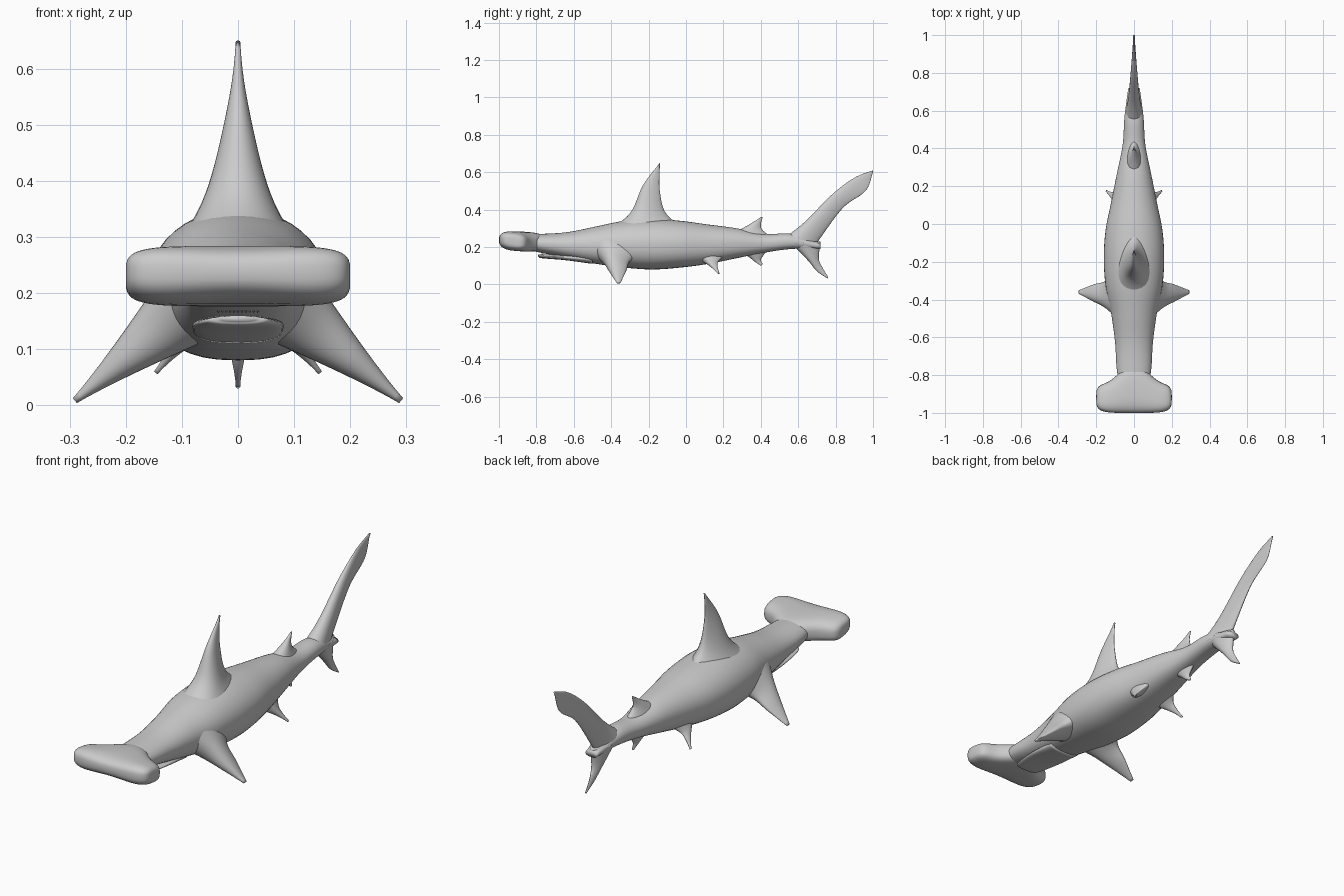
import bpy
import bmesh
from math import sin, cos, pi, copysign
from mathutils import Vector

SIDES = 40
STEPS = 8

default_cube = bpy.data.objects.get("Cube")
if default_cube:
    bpy.data.objects.remove(default_cube, do_unlink=True)


def make_material(name, level):
    mat = bpy.data.materials.new(name)
    mat.use_nodes = True
    colour = (level, level, level, 1)
    mat.diffuse_color = colour
    mat.node_tree.nodes["Principled BSDF"].inputs["Base Color"].default_value = colour
    return mat


skin = make_material("shark grey", 0.6)


def smooth_path(points):
    """Pass a smooth curve through a few points of any dimension."""
    points = [Vector(p) for p in points]
    padded = [points[0] * 2 - points[1]] + points + [points[-1] * 2 - points[-2]]
    result = []
    for before, start, end, after in zip(padded, padded[1:], padded[2:], padded[3:]):
        leave = (end - before) / 2
        arrive = (after - start) / 2
        for i in range(STEPS):
            t = i / STEPS
            ease = t * t * (3 - 2 * t)
            result.append(start.lerp(end, ease)
                          + leave * t * (1 - t) ** 2
                          - arrive * t * t * (1 - t))
    return result + [points[-1]]


def finish(name, bm):
    bmesh.ops.recalc_face_normals(bm, faces=bm.faces)
    for face in bm.faces:
        face.smooth = True
    mesh = bpy.data.meshes.new(name)
    bm.to_mesh(mesh)
    bm.free()
    mesh.materials.append(skin)
    obj = bpy.data.objects.new(name, mesh)
    bpy.context.collection.objects.link(obj)


def loft(name, rows, section):
    """Skin a closed surface over the ring that section(row, angle) gives."""
    bm = bmesh.new()
    rings = [[bm.verts.new(section(row, 2 * pi * i / SIDES)) for i in range(SIDES)]
             for row in rows]
    for low, high in zip(rings, rings[1:]):
        for i in range(SIDES):
            j = (i + 1) % SIDES
            bm.faces.new((low[i], low[j], high[j], high[i]))
    bm.faces.new(rings[0])
    bm.faces.new(rings[-1])
    finish(name, bm)


def rounded(value, power):
    return copysign(abs(value) ** (2 / power), value)


def trunk_section(row, angle):
    """Round above and squarer below."""
    y, width, top, bottom = row
    power = 2 if sin(angle) > 0 else 2.5
    return (width * rounded(cos(angle), power), y,
            (top + bottom) / 2 + (top - bottom) / 2 * rounded(sin(angle), power))


def head_section(u, angle):
    """Slab that rounds off at both ends and swells backwards into the neck."""
    end = (1 - abs(u) ** 5) ** 0.25
    front = -0.92 - 0.08 * end
    back = -0.92 + 0.08 * end + 0.1 * (1 - u * u) ** 4
    across = rounded(cos(angle), 2.8)
    height = 0.052 * end * rounded(sin(angle), 2.8)
    return (0.2 * u, (front + back) / 2 + (back - front) / 2 * across,
            0.23 + height - 0.008 * across)


def fin(name, leading, trailing, root, origin=(0, 0, 0), axis=(0, 0, 1), fall=1.8):
    """Build a fin between two edges given as (y, distance along the axis).

    The half thickness falls from root to almost nothing at the tip.
    """
    origin, axis = Vector(origin), Vector(axis).normalized()
    normal = Vector((0, 1, 0)).cross(axis)
    edges = list(zip(smooth_path(leading), smooth_path(trailing)))
    rows = [(lead, trail, 0.004 + root * (1 - i / len(edges)) ** fall)
            for i, (lead, trail) in enumerate(edges)]

    def section(row, angle):
        lead, trail, thick = row
        flat = lead.lerp(trail, (1 - cos(angle)) / 2)
        point = origin + axis * flat.y + Vector((0, flat.x, 0))
        return point + normal * thick * sin(angle) * (0.95 + 0.3 * cos(angle))

    loft(name, rows, section)


# Body from inside the head to the tail root, in evenly spaced sections
widths = (.06, .09, .1, .12, .15, .16, .15, .12, .09, .06, .05, .03)
tops = (.27, .27, .28, .31, .34, .35, .34, .32, .3, .27, .27, .22)
bottoms = (.2, .17, .14, .11, .09, .08, .09, .11, .14, .17, .19, .19)
stations = [-0.93 + 0.15 * i for i in range(len(widths))]
loft("body", smooth_path(zip(stations, widths, tops, bottoms)), trunk_section)

# Wide hammer head, with sections packed closer towards its ends
loft("hammer_head", [sin(pi / 2 * i / 20.2) for i in range(-20, 21)], head_section)

# Lower jaw, leaving a gap below the head for the mouth
loft("lower_jaw", smooth_path([(-.79, .03, .16, .15), (-.77, .06, .16, .14),
                               (-.65, .08, .16, .13), (-.5, .08, .16, .11)]),
     trunk_section)

# Two curved rows of small teeth in the mouth
teeth = bmesh.new()
for base, direction in ((0.156, 1), (0.17, -1)):
    for i in range(-5, 6):
        x = i * 0.007
        cone = bmesh.ops.create_cone(teeth, segments=8, radius1=0.0035,
                                     radius2=0.0005, depth=0.012, cap_ends=True)
        for vert in cone["verts"]:
            vert.co.z *= direction
            vert.co += Vector((x, 8 * x * x - 0.772, base))
finish("teeth", teeth)

# Fins along the back, with roots that flare into the body
fin("main_dorsal_fin",
    [(-.43, .28), (-.3, .38), (-.23, .53), (-.14, .65)],
    [(.04, .28), (-.1, .37), (-.14, .5), (-.14, .64)], root=.11)
fin("rear_dorsal_fin",
    [(.24, .27), (.32, .31), (.37, .34), (.4, .36)],
    [(.46, .25), (.41, .29), (.4, .32), (.41, .36)], root=.04)

# Small fin under the tail
fin("anal_fin",
    [(.27, .18), (.33, .15), (.37, .12), (.4, .1)],
    [(.44, .19), (.41, .15), (.4, .13), (.41, .11)], root=.03)

# Tail fin: long upper lobe with a notch near the tip, short lower lobe
fin("upper_tail_lobe",
    [(.5, .23), (.63, .33), (.78, .48), (.9, .57), (1, .61)],
    [(.69, .2), (.72, .25), (.84, .41), (.96, .5), (1, .6)], root=.045)
fin("lower_tail_lobe",
    [(.56, .22), (.65, .13), (.7, .07), (.76, .03)],
    [(.72, .23), (.71, .14), (.73, .09), (.76, .04)], root=.04)

# Paired fins, slanting down and out on both sides
for label, side in (("left", 1), ("right", -1)):
    fin(label + "_pectoral_fin",
        [(-.52, 0), (-.45, .1), (-.41, .2), (-.37, .3)],
        [(-.16, 0), (-.29, .1), (-.32, .2), (-.35, .3)], root=.08,
        origin=(side * .06, 0, .2), axis=(side * .77, 0, -.64), fall=1.2)
    fin(label + "_pelvic_fin",
        [(.05, 0), (.1, .04), (.14, .08), (.17, .12)],
        [(.2, 0), (.17, .04), (.17, .08), (.18, .12)], root=.03,
        origin=(side * .07, 0, .15), axis=(side * .64, 0, -.77))
